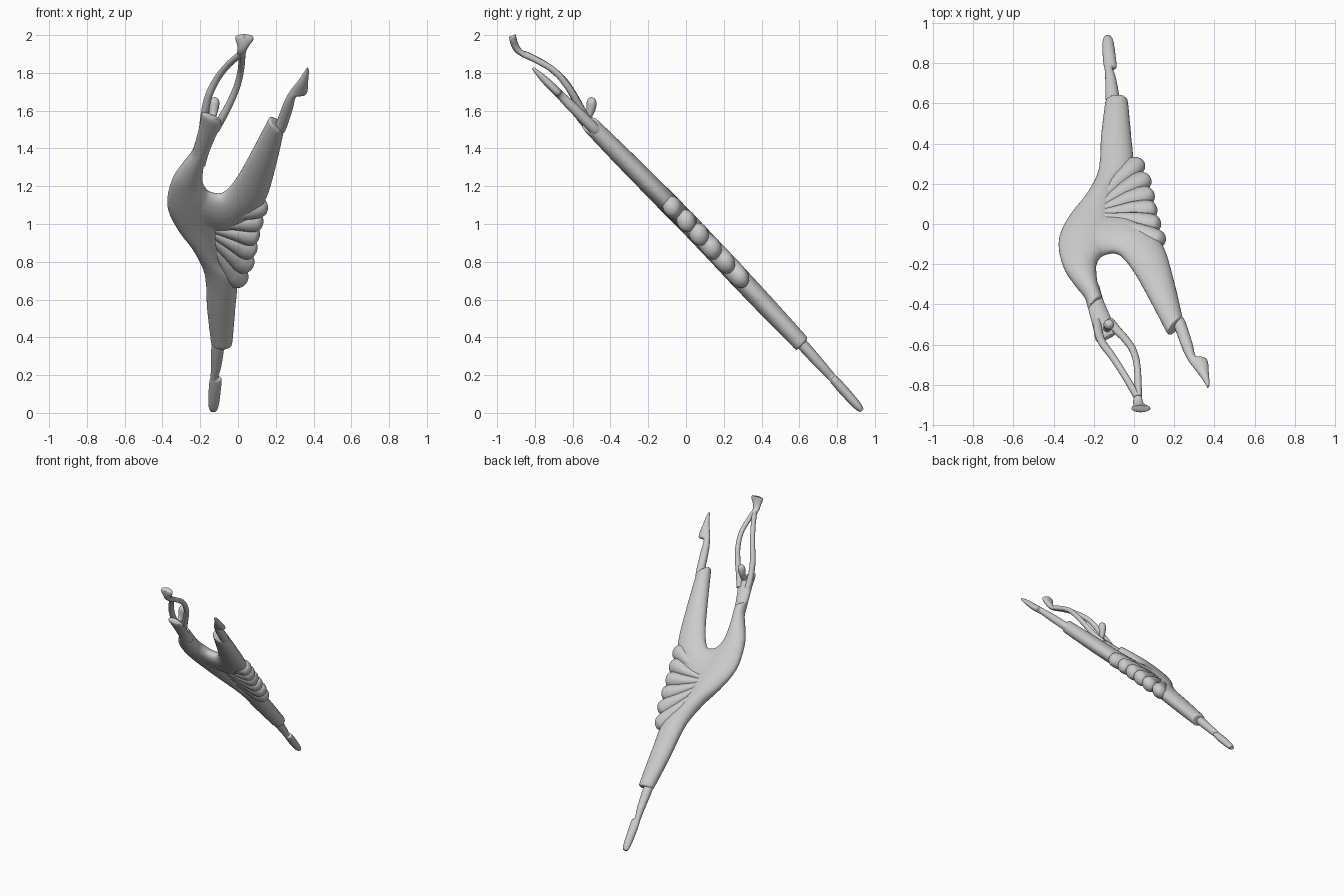
import bpy, bmesh, math
from mathutils import Vector

if "Cube" in bpy.data.objects:
    bpy.data.objects.remove(bpy.data.objects["Cube"])

NORMAL = Vector((0, 0.71, 0.70))
BODY_Y = [(0, .942), (.03, .915), (.382, .598), (1.0, .015), (1.544, -.525), (1.82, -.805), (2, -.98)]
ARM_Y = [(1.4, -.40), (1.5, -.485), (1.565, -.53), (1.69, -.60), (1.795, -.672), (1.86, -.77), (1.915, -.89), (2, -.915)]


def lerp_table(table, z):
    for (a, ya), (b, yb) in zip(table, table[1:]):
        if z <= b:
            return ya + (yb - ya) * (z - a) / (b - a)
    return table[-1][1]


def spline(rows, steps):
    """Catmull-Rom through rows of numbers."""
    out = []
    for i in range(len(rows) - 1):
        p = [rows[max(0, min(len(rows) - 1, i + k))] for k in (-1, 0, 1, 2)]
        for s in range(steps):
            t = s / steps
            out.append([.5 * (2 * b + (c - a) * t + (2 * a - 5 * b + 4 * c - d) * t * t
                              + (3 * b - a - 3 * c + d) * t ** 3) for a, b, c, d in zip(*p)])
    return out + [list(rows[-1])]


def add_tube(bm, rings):
    loops = [[bm.verts.new(co) for co in r] for r in rings]
    n = len(loops[0])
    for a, b in zip(loops, loops[1:]):
        for i in range(n):
            bm.faces.new((a[i], a[(i + 1) % n], b[(i + 1) % n], b[i]))
    bm.faces.new(loops[0][::-1])
    bm.faces.new(loops[-1])


def ellipse(c, u, v, n=20):
    return [c + u * math.cos(2 * math.pi * i / n) + v * math.sin(2 * math.pi * i / n) for i in range(n)]


def make(name, tubes, angle=50):
    bm = bmesh.new()
    for rings in tubes:
        add_tube(bm, rings)
    bmesh.ops.recalc_face_normals(bm, faces=bm.faces)
    me = bpy.data.meshes.new(name)
    bm.to_mesh(me)
    bm.free()
    ob = bpy.data.objects.new(name, me)
    bpy.context.collection.objects.link(ob)
    bpy.ops.object.select_all(action='DESELECT')
    bpy.context.view_layer.objects.active = ob
    ob.select_set(True)
    bpy.ops.object.shade_smooth_by_angle(angle=math.radians(angle))
    return ob


def edges_tube(rows, steps=5, shift=0):
    """Rows: left edge x,z, right edge x,z, half thickness, as seen from the front."""
    rings = []
    for lx, lz, rx, rz, t in spline(rows, steps):
        l = Vector((lx, lerp_table(BODY_Y, lz), lz))
        r = Vector((rx, lerp_table(BODY_Y, rz), rz))
        rings.append(ellipse((l + r) / 2 + NORMAL * shift, (r - l) / 2, NORMAL * t))
    return rings


def round_tube(points, n=14):
    """Points: x, y, z, radius."""
    pts = spline(points, 5)
    rings = []
    for i, (x, y, z, r) in enumerate(pts):
        d = (Vector(pts[min(i + 1, len(pts) - 1)][:3]) - Vector(pts[max(i - 1, 0)][:3])).normalized()
        u = d.cross(NORMAL).normalized()
        rings.append(ellipse(Vector((x, y, z)), u * r, d.cross(u) * r, n))
    return rings


# Torso with standing leg, and raised leg, fused together
torso = [(-.143, .365, -.03, .36, .046), (-.165, .55, -.013, .55, .052), (-.178, .735, -.005, .72, .055),
         (-.24, .87, -.07, .80, .055), (-.31, .96, -.10, .91, .055), (-.363, 1.05, -.11, 1.03, .055),
         (-.377, 1.13, -.13, 1.13, .055), (-.35, 1.235, -.18, 1.2, .054), (-.30, 1.31, -.186, 1.26, .052),
         (-.245, 1.38, -.176, 1.33, .048), (-.226, 1.44, -.155, 1.39, .042)]
raised = [(-.22, 1.2, -.17, .98, .05), (-.13, 1.16, -.04, .97, .052), (-.075, 1.165, .08, 1.05, .054),
          (-.01, 1.24, .152, 1.14, .054), (.065, 1.37, .207, 1.33, .052), (.165, 1.56, .245, 1.50, .046)]
body = make("body", [edges_tube(torso), edges_tube(raised)])
mod = body.modifiers.new("fuse", 'REMESH')
mod.mode = 'VOXEL'
mod.voxel_size = .009
mod.use_smooth_shade = True
mod = body.modifiers.new("soften", 'SMOOTH')
mod.factor = .5
mod.iterations = 6

# Chest above the low collar
chest = [(-.245, 1.37, -.172, 1.32, .034), (-.226, 1.44, -.152, 1.39, .031), (-.203, 1.53, -.118, 1.47, .028),
         (-.19, 1.59, -.09, 1.53, .024), (-.165, 1.59, -.095, 1.56, .012)]
make("chest", [edges_tube(chest, shift=-.01)])

# Lower legs with pointed feet
standing = [(-.138, .40, -.07, .40, .03), (-.142, .33, -.075, .33, .03), (-.143, .24, -.09, .24, .026),
            (-.146, .19, -.105, .19, .022), (-.152, .16, -.087, .18, .024), (-.156, .10, -.09, .13, .026),
            (-.156, .04, -.102, .04, .022), (-.148, .012, -.115, .012, .012)]
make("standing_foot", [edges_tube(standing)])
lifted = [(.175, 1.49, .22, 1.47, .03), (.20, 1.53, .252, 1.50, .03), (.24, 1.635, .29, 1.61, .027),
          (.268, 1.69, .31, 1.68, .022), (.285, 1.715, .362, 1.69, .023), (.325, 1.765, .372, 1.76, .02),
          (.355, 1.81, .375, 1.81, .011), (.364, 1.826, .37, 1.826, .005)]
make("lifted_foot", [edges_tube(lifted)])

# Arms meeting overhead
for name, pts in (("left_arm", [(-.185, 1.50, .022), (-.175, 1.59, .021), (-.155, 1.68, .02), (-.11, 1.77, .018),
                                (-.05, 1.845, .017), (.015, 1.90, .018)]),
                  ("right_arm", [(-.12, 1.50, .022), (-.08, 1.57, .021), (-.043, 1.64, .019), (-.005, 1.73, .018),
                                 (.016, 1.82, .017), (.022, 1.90, .018)])):
    make(name, [round_tube([(x, lerp_table(ARM_Y, z), z, r) for x, z, r in pts])])

# Joined hands flaring upward
hands = [(.018, -.84, 1.885, .02), (.02, -.885, 1.915, .024), (.028, -.905, 1.945, .032),
         (.034, -.915, 1.975, .047), (.033, -.918, 1.993, .045), (.033, -.918, 1.998, .03)]
hand_rings = [ellipse(Vector((x, y, z)), Vector((w, 0, 0)), Vector((0, .018, .007)), 16)
              for x, y, z, w in spline(hands, 4)]
make("hands", [hand_rings])

# Head and neck
make("head", [round_tube([(-.135, -.525, 1.555, .018), (-.13, -.51, 1.585, .02), (-.127, -.502, 1.615, .025),
                          (-.124, -.500, 1.645, .026), (-.122, -.502, 1.663, .018), (-.121, -.503, 1.671, .004)])])

# Fanned skirt pleats, each turned slightly like a louvre
tips = [(.03, .68), (.07, .765), (.095, .85), (.115, .935), (.135, 1.02), (.155, 1.105)]
shape = [(0, .25), (.3, .45), (.6, .72), (.8, .95), (.9, .92), (.95, .75), (.985, .42), (1, .06)]
for k, (tx, tz) in enumerate(tips):
    start = Vector((-.235, .03, 1.0))
    end = Vector((tx, lerp_table(BODY_Y, tz), tz))
    side = (end - start).normalized().cross(NORMAL).normalized()
    turn = math.radians(28)
    u = side * math.cos(turn) + NORMAL * math.sin(turn)
    v = NORMAL * math.cos(turn) - side * math.sin(turn)
    rings = [ellipse(start.lerp(end, s), u * .063 * w, v * .052 * min(1, w + .25 * (s < .85)))
             for s, w in spline(shape, 4)]
    make("skirt_pleat_%d" % (k + 1), [rings])
